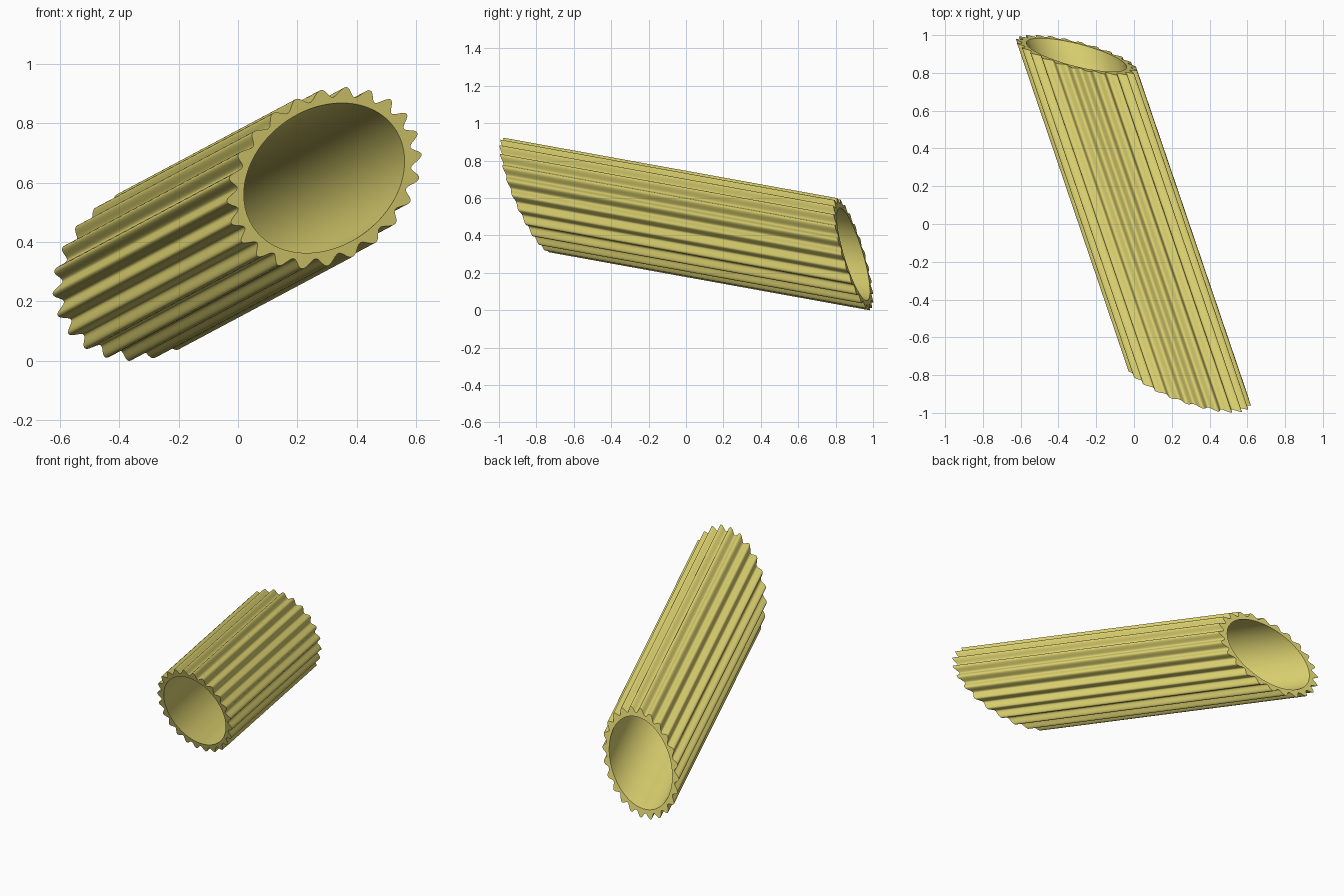
import bpy, bmesh, math
from mathutils import Vector

if "Cube" in bpy.data.objects:
    bpy.data.objects.remove(bpy.data.objects["Cube"])

RIDGES, STEPS = 24, 16
N = RIDGES * STEPS
PHASE = math.radians(8.7)
R_MID, R_AMP, R_IN = 0.2655, 0.0145, 0.231

# Tube axis and a frame across it
axis = Vector((0.34, -1.0, 0.181)).normalized()
side = Vector((-axis.y, axis.x, 0)).normalized()
up = side.cross(axis)
if up.z < 0:
    up = -up
middle = Vector((0, 0, 0.461))

# Slanted end cuts: a point on the axis and the plane normal
front_cut = (Vector((0.291, -0.855, 0.616)), Vector((0.24, 1, 0.34)))
back_cut = (Vector((-0.304, 0.895, 0.299)), Vector((0.20, 1, 0.25)))


def ring(bm, radius, cut):
    """Project a cross-section along the axis onto a cut plane."""
    point, normal = cut
    verts = []
    for i in range(N):
        a = 2 * math.pi * i / N
        r = radius(a)
        p = middle + r * (math.cos(a) * side + math.sin(a) * up)
        p += axis * ((point - p).dot(normal) / axis.dot(normal))
        verts.append(bm.verts.new(p))
    return verts


def outer(a):
    return R_MID + R_AMP * math.cos(RIDGES * (a - PHASE))


def inner(a):
    return R_IN


# Ridged outer wall, smooth bore and two end rims
bm = bmesh.new()
rings = [ring(bm, outer, front_cut), ring(bm, outer, back_cut),
         ring(bm, inner, back_cut), ring(bm, inner, front_cut)]
for k in range(4):
    r0, r1 = rings[k], rings[(k + 1) % 4]
    for i in range(N):
        j = (i + 1) % N
        bm.faces.new((r0[i], r0[j], r1[j], r1[i]))
bmesh.ops.recalc_face_normals(bm, faces=bm.faces)
mesh = bpy.data.meshes.new("ridged_pasta_tube")
bm.to_mesh(mesh)
bm.free()

tube = bpy.data.objects.new("ridged_pasta_tube", mesh)
bpy.context.collection.objects.link(tube)

# Pasta yellow
mat = bpy.data.materials.new("pasta_yellow")
mat.diffuse_color = (0.75, 0.67, 0.17, 1)
mat.use_nodes = True
mat.node_tree.nodes["Principled BSDF"].inputs["Base Color"].default_value = mat.diffuse_color
mesh.materials.append(mat)

bpy.context.view_layer.objects.active = tube
tube.select_set(True)
bpy.ops.object.shade_smooth_by_angle(angle=math.radians(42))
